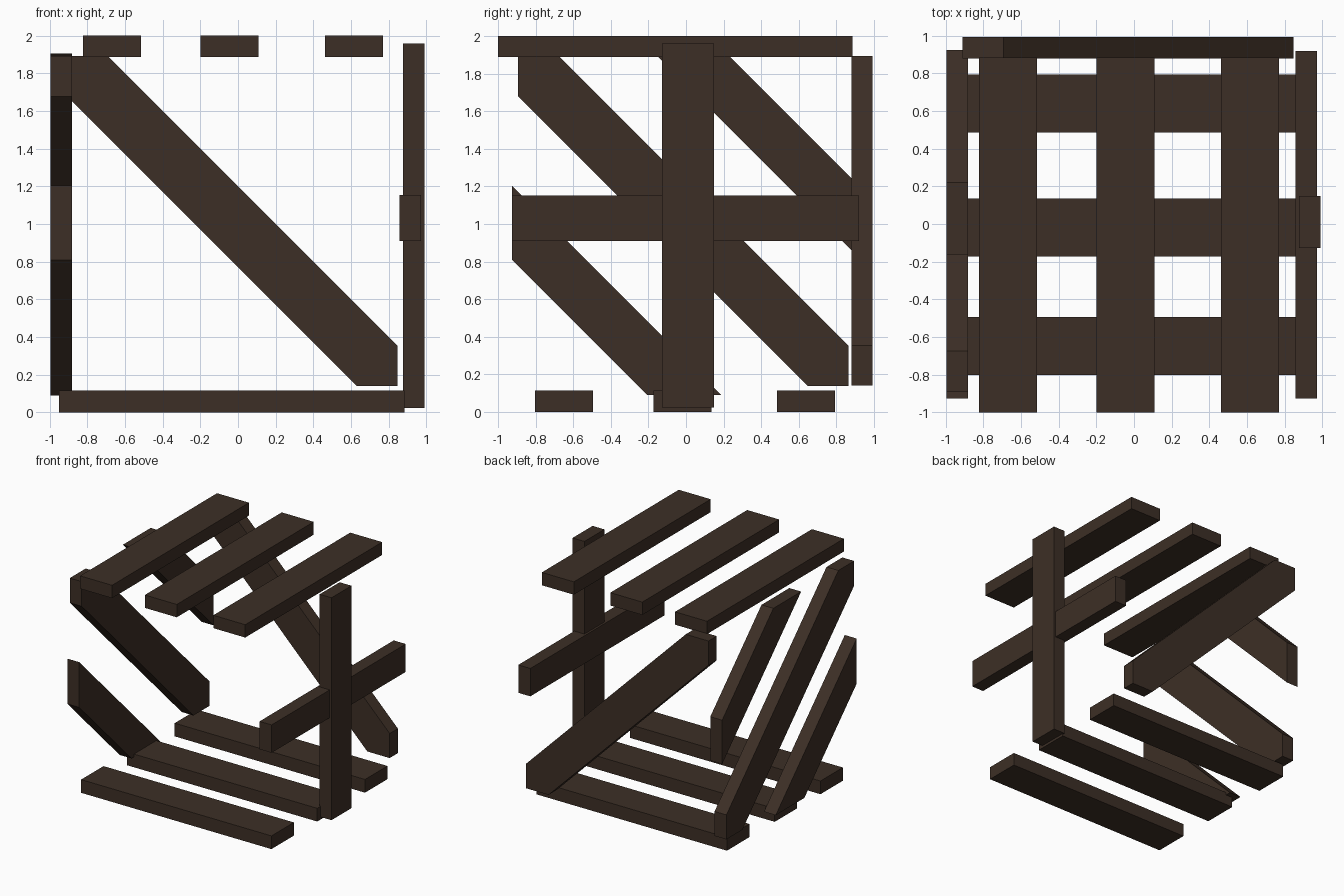
import bpy
import bmesh

if "Cube" in bpy.data.objects:
    bpy.data.objects.remove(bpy.data.objects["Cube"])

# Dark stained timber shared by every board
wood = bpy.data.materials.new("dark_brown_wood")
wood.diffuse_color = (0.046, 0.028, 0.019, 1.0)
wood.use_nodes = True
wood.node_tree.nodes["Principled BSDF"].inputs["Base Color"].default_value = wood.diffuse_color


def finish(name, bm):
    bmesh.ops.recalc_face_normals(bm, faces=bm.faces)
    mesh = bpy.data.meshes.new(name)
    bm.to_mesh(mesh)
    bm.free()
    mesh.materials.append(wood)
    obj = bpy.data.objects.new(name, mesh)
    bpy.context.collection.objects.link(obj)
    return obj


def board(name, outline, axis, lo, hi):
    """Extrude a 2D outline (other axis, z) along 'x' or 'y' from lo to hi."""
    bm = bmesh.new()
    verts = [bm.verts.new((lo, u, z) if axis == 'x' else (u, lo, z))
             for u, z in outline]
    face = bm.faces.new(verts)
    new = bmesh.ops.extrude_face_region(bm, geom=[face])["geom"]
    d = hi - lo
    bmesh.ops.translate(bm, vec=(d, 0, 0) if axis == 'x' else (0, d, 0),
                        verts=[v for v in new if isinstance(v, bmesh.types.BMVert)])
    return finish(name, bm)


def box(name, x, y, z):
    outline = [(y[0], z[0]), (y[1], z[0]), (y[1], z[1]), (y[0], z[1])]
    return board(name, outline, 'x', *x)


def brace(u0, u1, z0, z1, low, high):
    """45 degree brace between lines u+z=low and u+z=high, trimmed to a rectangle."""
    pts = []
    # corners along the lower line, then back along the upper line
    for s in (low, high):
        a = max(u0, s - z1)
        b = min(u1, s - z0)
        pts.append([(a, s - a), (b, s - b)])
    (la, lb), (ha, hb) = pts
    outline = [la, lb]
    if lb[0] < u1 - 1e-4 and hb[1] > z0 + 1e-4:
        outline.append((u1, z0))
    outline += [hb, ha]
    if la[1] < z1 - 1e-4 and ha[0] > u0 + 1e-4:
        outline.append((u0, z1))
    return outline


# Top slats running front to back
for i, x in enumerate((-0.822, -0.198, 0.462)):
    box(f"top_slat_{i + 1}", (x, x + 0.308), (-1.0, 0.885), (1.888, 2.0))

# Bottom slats running side to side
for i, y in enumerate((-0.803, -0.173, 0.485)):
    box(f"bottom_slat_{i + 1}", (-0.95, 0.885), (y, y + 0.308), (0.0, 0.115))

# Crossed boards on the right side
box("right_post", (0.876, 0.99), (-0.127, 0.148), (0.022, 1.96))
box("right_rail", (0.857, 0.973), (-0.927, 0.92), (0.91, 1.153))

# Back diagonal brace
board("back_brace", brace(-0.912, 0.846, 0.14, 1.893, 0.77, 1.2), 'y', 0.88, 0.993)

# Three parallel diagonal braces on the left side
left = (
    ("left_brace_lower", brace(-0.927, 0.925, 0.09, 1.905, -0.117, 0.277)),
    ("left_brace_middle", brace(-0.893, 0.866, 0.138, 1.893, 0.785, 1.218)),
    ("left_brace_upper", brace(-0.927, 0.925, 0.09, 1.905, 1.742, 2.125)),
)
for name, outline in left:
    board(name, outline, 'x', -0.996, -0.882)
